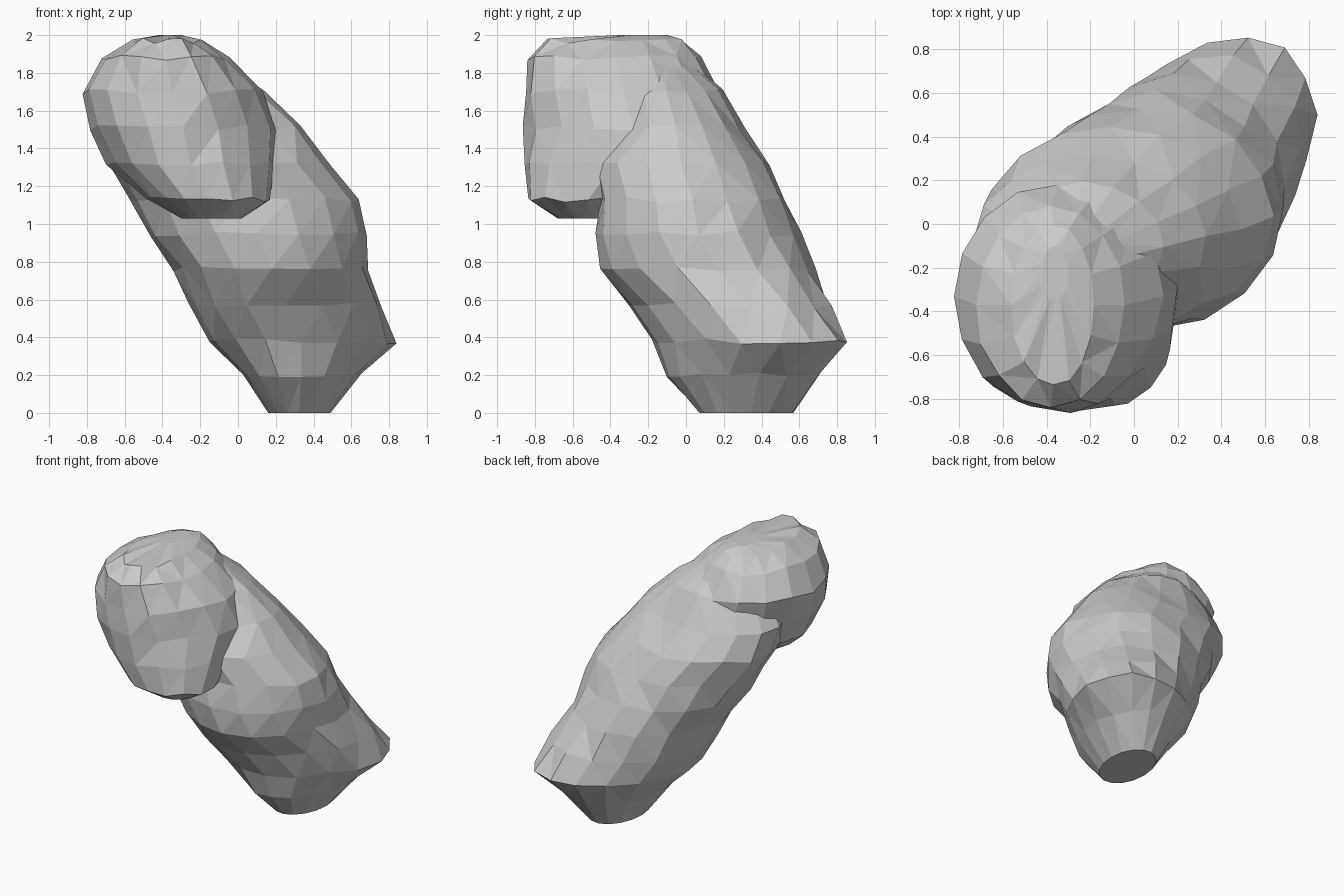
import bpy, bmesh, math, random

if "Cube" in bpy.data.objects:
    bpy.data.objects.remove(bpy.data.objects["Cube"])

random.seed(4)
SIDES = 16


def lobe(name, rings):
    """Loft skewed elliptical rings: (z, x min, x max, y min, y max, skew)."""
    bm = bmesh.new()
    loops = []
    for i, (z, x0, x1, y0, y1, skew) in enumerate(rings):
        rough = 0.015 if 0 < i < len(rings) - 1 else 0
        loop = []
        for k in range(SIDES):
            t = 2 * math.pi * k / SIDES
            j = 1 + random.uniform(-rough, rough) * 1.5
            x = (x0 + x1) / 2 + (x1 - x0) / 2 * math.cos(t) * j
            y = (y0 + y1) / 2 + (y1 - y0) / 2 * math.sin(t + math.asin(skew)) * j
            dz = random.uniform(-rough, rough)
            loop.append(bm.verts.new((x, y, z + dz)))
        loops.append(loop)
    for a, b in zip(loops, loops[1:]):
        for k in range(SIDES):
            n = (k + 1) % SIDES
            bm.faces.new((a[k], a[n], b[n], b[k]))
    bm.faces.new(loops[0][::-1])
    bm.faces.new(loops[-1])
    bmesh.ops.triangulate(bm, faces=[f for f in bm.faces if len(f.verts) == 4])
    bmesh.ops.recalc_face_normals(bm, faces=bm.faces)
    me = bpy.data.meshes.new(name)
    bm.to_mesh(me)
    bm.free()
    ob = bpy.data.objects.new(name, me)
    bpy.context.collection.objects.link(ob)
    return ob


# Large leaning lower lobe with a flat foot
body = lobe("rock_body", [
    (0.00, 0.16, 0.49, 0.07, 0.57, 0.1),
    (0.20, 0.02, 0.65, -0.10, 0.71, 0.2),
    (0.38, -0.16, 0.83, -0.18, 0.86, 0.3),
    (0.57, -0.27, 0.77, -0.30, 0.77, 0.2),
    (0.76, -0.34, 0.70, -0.45, 0.68, 0.1),
    (0.95, -0.47, 0.67, -0.47, 0.60, 0.0),
    (1.13, -0.57, 0.64, -0.46, 0.53, 0.0),
    (1.32, -0.69, 0.48, -0.50, 0.45, 0.0),
    (1.51, -0.72, 0.33, -0.42, 0.31, 0.0),
    (1.70, -0.60, 0.13, -0.40, 0.19, 0.0),
    (1.86, -0.45, -0.10, -0.35, 0.02, 0.0),
])

# Smaller upper lobe overhanging the front
head = lobe("rock_head", [
    (1.03, -0.30, 0.02, -0.68, -0.40, 0.0),
    (1.13, -0.48, 0.17, -0.84, -0.20, 0.0),
    (1.32, -0.69, 0.19, -0.86, 0.10, 0.0),
    (1.51, -0.78, 0.20, -0.86, 0.20, 0.1),
    (1.70, -0.83, 0.13, -0.85, 0.19, 0.0),
    (1.88, -0.72, -0.04, -0.83, 0.09, 0.0),
    (1.97, -0.56, -0.18, -0.74, 0.00, 0.0),
    (2.00, -0.42, -0.30, -0.35, -0.10, 0.0),
])

# Fuse the two lobes into one rock
mod = body.modifiers.new("fuse", 'BOOLEAN')
mod.operation = 'UNION'
mod.solver = 'EXACT'
mod.object = head
dg = bpy.context.evaluated_depsgraph_get()
fused = bpy.data.meshes.new_from_object(body.evaluated_get(dg))
body.modifiers.clear()
body.data = fused
bpy.data.objects.remove(head)
